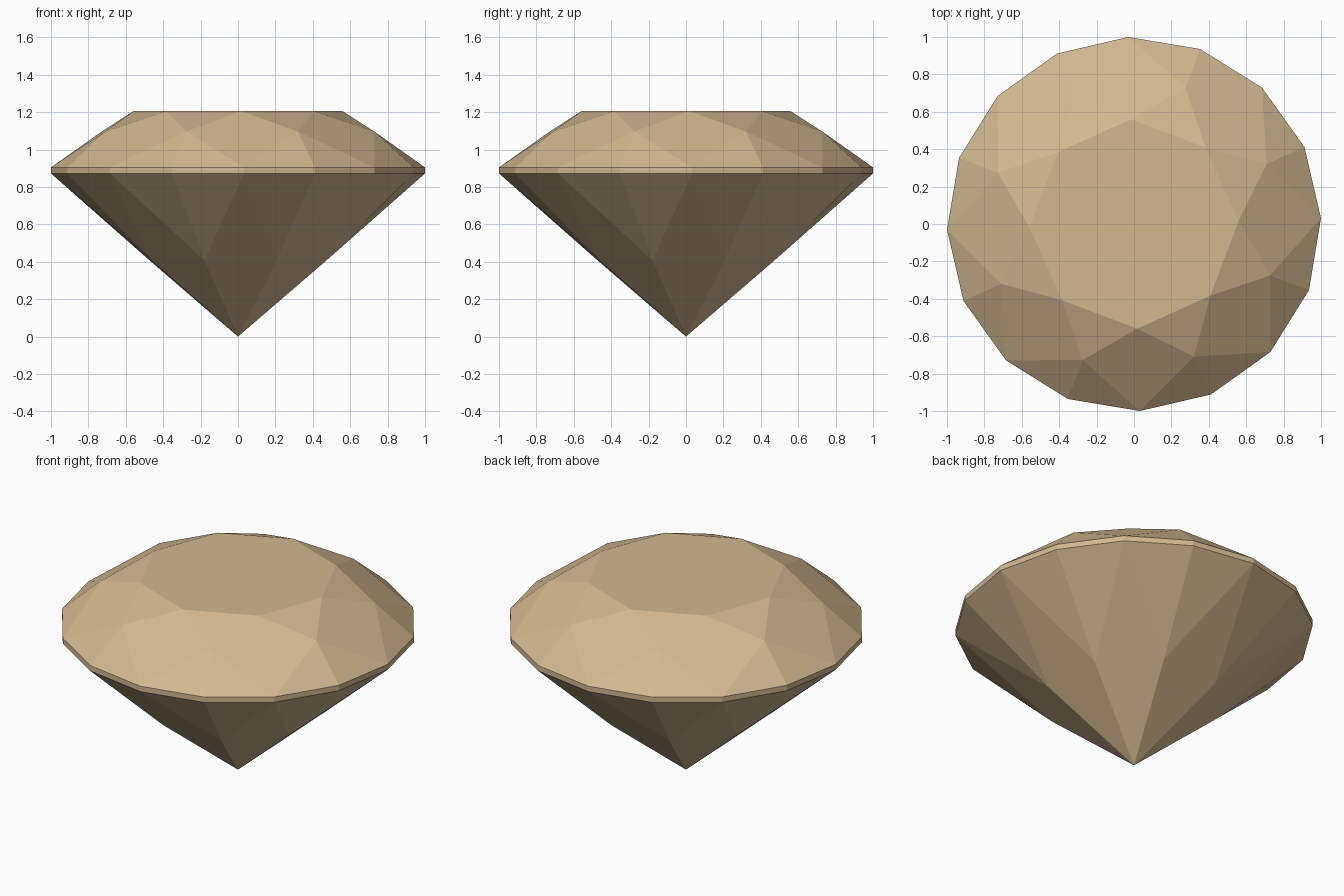
import bpy, bmesh, math

if "Cube" in bpy.data.objects:
    bpy.data.objects.remove(bpy.data.objects["Cube"])

TURN = math.radians(1.8)          # slight twist of the whole cut
STEP = math.tau / 16

mat = bpy.data.materials.new("warm tan")
mat.diffuse_color = (0.64, 0.48, 0.28, 1)
mat.use_nodes = True
mat.node_tree.nodes["Principled BSDF"].inputs["Base Color"].default_value = mat.diffuse_color

bm = bmesh.new()


def ring(radius, z, count, start=0):
    """Evenly spaced ring of vertices, start counted in sixteenths of a turn."""
    return [bm.verts.new((radius * math.cos(a), radius * math.sin(a), z))
            for a in (TURN + start * STEP + i * math.tau / count for i in range(count))]


# Facet corners, from the table down to the culet
table = ring(0.56, 1.205, 8)
crown = ring(0.778, 1.097, 8, 1)
girdle_top = ring(1.0, 0.905, 16)
girdle_low = ring(1.0, 0.872, 16)
pavilion = ring(0.505, 0.407, 8, 1)
culet = bm.verts.new((0, 0, 0))

bm.faces.new(table)
for i in range(8):
    j = (i + 1) % 8
    a, b, c = 2 * i, 2 * i + 1, 2 * j
    # Crown: star, kite and upper girdle facets
    bm.faces.new((table[i], crown[i], table[j]))
    bm.faces.new((table[i], crown[i - 1], girdle_top[a], crown[i]))
    bm.faces.new((crown[i], girdle_top[a], girdle_top[b]))
    bm.faces.new((crown[i], girdle_top[b], girdle_top[c]))
    # Girdle band
    for p, q in ((a, b), (b, c)):
        bm.faces.new((girdle_top[p], girdle_low[p], girdle_low[q], girdle_top[q]))
    # Pavilion: lower girdle facets and long kites
    bm.faces.new((pavilion[i], girdle_low[b], girdle_low[a]))
    bm.faces.new((pavilion[i], girdle_low[c], girdle_low[b]))
    bm.faces.new((culet, pavilion[i], girdle_low[a], pavilion[i - 1]))

bmesh.ops.recalc_face_normals(bm, faces=bm.faces)
mesh = bpy.data.meshes.new("cut_gem")
bm.to_mesh(mesh)
bm.free()
mesh.materials.append(mat)
gem = bpy.data.objects.new("cut_gem", mesh)
bpy.context.collection.objects.link(gem)
